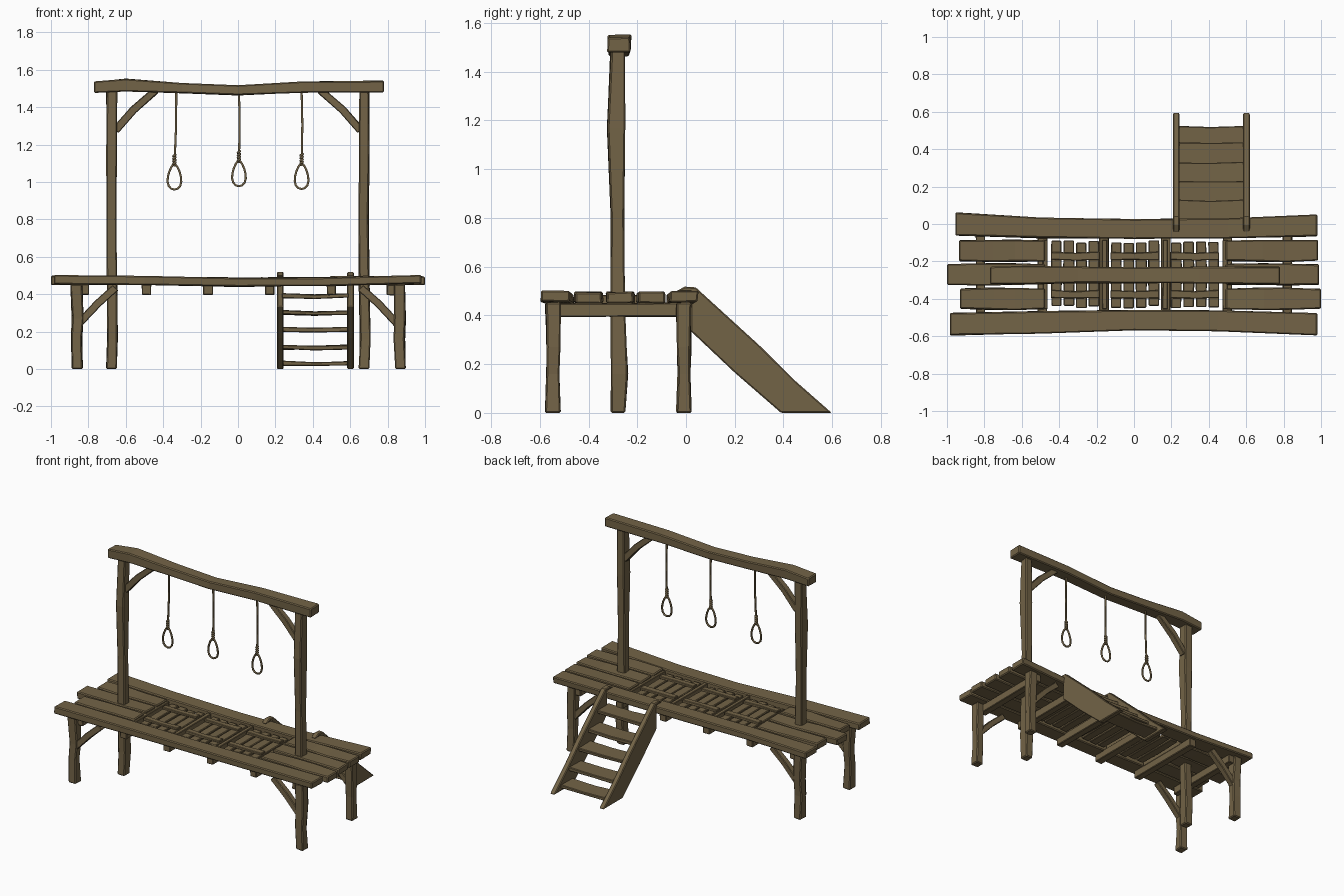
import bpy, bmesh, math, random
from mathutils import Vector

if "Cube" in bpy.data.objects:
    bpy.data.objects.remove(bpy.data.objects["Cube"])

random.seed(4)
wood = bpy.data.materials.new("weathered brown wood")
wood.diffuse_color = (0.17, 0.125, 0.062, 1)
wood.use_nodes = True
wood.node_tree.nodes["Principled BSDF"].inputs["Base Color"].default_value = wood.diffuse_color


def finish(name, bm, bevel=0.0):
    bmesh.ops.recalc_face_normals(bm, faces=bm.faces)
    me = bpy.data.meshes.new(name)
    bm.to_mesh(me)
    bm.free()
    me.materials.append(wood)
    ob = bpy.data.objects.new(name, me)
    bpy.context.collection.objects.link(ob)
    if bevel:
        m = ob.modifiers.new("worn edges", 'BEVEL')
        m.width, m.segments, m.limit_method = bevel, 1, 'ANGLE'
        m.angle_limit = math.radians(40)
    return ob


def timber(name, stations, jitter=0.003, bevel=0.006, up=(0, 0, 1)):
    """Rough squared timber through stations of (centre, width, height)."""
    bm = bmesh.new()
    d = (Vector(stations[-1][0]) - Vector(stations[0][0])).normalized()
    side = Vector(up).cross(d).normalized()
    top = d.cross(side)
    j = lambda: random.uniform(-jitter, jitter)
    rings = []
    for c, w, h in stations:
        rings.append([bm.verts.new(Vector(c) + side * (a * w / 2 + j()) + top * (b * h / 2 + j()))
                      for a, b in ((-1, -1), (1, -1), (1, 1), (-1, 1))])
    for r, s in zip(rings, rings[1:]):
        for i in range(4):
            k = (i + 1) % 4
            bm.faces.new((r[i], r[k], s[k], s[i]))
    bm.faces.new(rings[0])
    bm.faces.new(rings[-1])
    return finish(name, bm, bevel)


def plank(name, x0, x1, y, w, z=0.473, h=0.046, jitter=0.003):
    pts = [x0, x0 + (x1 - x0) * 0.4, x0 + (x1 - x0) * 0.65, x1]
    timber(name, [((x, y, z), w - (0.008 if i in (0, 3) else 0), h)
                  for i, x in enumerate(pts)], jitter)


# long deck planks at front and back, sagging in the middle
timber("deck_plank_front", [((-0.985, -0.535, 0.478), 0.122, 0.045), ((-0.5, -0.525, 0.473), 0.12, 0.045),
                            ((0, -0.515, 0.462), 0.11, 0.045), ((0.45, -0.518, 0.468), 0.112, 0.045),
                            ((0.98, -0.538, 0.478), 0.12, 0.045)])
timber("deck_plank_back", [((-0.955, 0.0, 0.476), 0.125, 0.045), ((-0.5, -0.02, 0.472), 0.11, 0.045),
                           ((0, -0.026, 0.466), 0.105, 0.045), ((0.5, -0.023, 0.468), 0.105, 0.045),
                           ((0.98, -0.008, 0.476), 0.115, 0.045)])

# short deck planks on either side of the trapdoors
for i, (xl, xr, y) in enumerate([(-0.935, 0.985, -0.143), (-1.0, 0.99, -0.27), (-0.93, 1.0, -0.4)]):
    plank(f"deck_plank_left_{i}", xl, -0.475, y, 0.117)
    plank(f"deck_plank_right_{i}", 0.49, xr, y, 0.117)

# three trapdoors: boards across, battens along
for n, cx in enumerate((-0.315, 0.005, 0.325)):
    for k in range(4):
        x = cx - 0.1 + k * 0.067
        e = random.uniform(-0.008, 0.008)
        timber(f"trapdoor_{n}_board_{k}", [((x, -0.445 + e, 0.462), 0.055, 0.024),
                                         ((x, -0.27, 0.462), 0.06, 0.024),
                                         ((x, -0.095 + e, 0.462), 0.055, 0.024)], 0.002, 0.004)
    for k, y in enumerate((-0.17, -0.375)):
        timber(f"trapdoor_{n}_batten_{k}", [((cx - 0.13, y, 0.481), 0.042, 0.016),
                                          ((cx, y - 0.004, 0.48), 0.038, 0.016),
                                          ((cx + 0.13, y, 0.481), 0.042, 0.016)], 0.002, 0.003)
for k, x in enumerate((-0.475, -0.158, 0.167, 0.487)):
    timber(f"trapdoor_divider_{k}", [((x, -0.455, 0.463), 0.026, 0.04), ((x, -0.085, 0.463), 0.026, 0.04)], 0.001, 0.003)

# joists under the deck
for k, x in enumerate((-0.82, -0.49, -0.16, 0.17, 0.5, 0.82)):
    timber(f"joist_{k}", [((x, -0.55, 0.423), 0.05, 0.055), ((x, 0.01, 0.423), 0.05, 0.055)], 0.002, 0.004)

for s, side in ((-1, "left"), (1, "right")):
    # corner legs with diagonal braces
    for y, end in ((-0.546, "front"), (-0.008, "back")):
        x = 0.863 * s
        timber(f"{end}_{side}_leg", [((x + 0.004, y, 0), 0.058, 0.06), ((x, y, 0.16), 0.056, 0.052),
                                     ((x + 0.005, y, 0.27), 0.06, 0.056), ((x, y, 0.452), 0.062, 0.062)],
               0.004, up=(0, 1, 0))
        timber(f"{end}_{side}_leg_brace", [((x - 0.01 * s, y, 0.24), 0.04, 0.04),
                                          ((0.75 * s, y, 0.35), 0.04, 0.042),
                                          ((0.655 * s, y, 0.435), 0.04, 0.04)], 0.002, 0.004, up=(0, 1, 0))
    # tall posts
    x = 0.675 * s
    timber(f"{side}_post", [((x, -0.28, 0), 0.058, 0.06), ((x + 0.004, -0.272, 0.16), 0.056, 0.068),
                            ((x, -0.28, 0.45), 0.056, 0.056), ((x - 0.003, -0.28, 0.8), 0.052, 0.056),
                            ((x, -0.288, 1.17), 0.058, 0.072), ((x, -0.28, 1.49), 0.055, 0.058)],
           0.003, up=(0, 1, 0))
    # braces between post and crossbeam
    timber(f"{side}_beam_brace", [((0.655 * s, -0.278, 1.275), 0.042, 0.042),
                                  ((0.56 * s, -0.278, 1.385), 0.042, 0.042),
                                  ((0.44 * s, -0.278, 1.49), 0.04, 0.036)], 0.002, 0.004, up=(0, 1, 0))

# crossbeam with a slight sag
timber("crossbeam", [((-0.77, -0.275, 1.506), 0.09, 0.06), ((-0.6, -0.272, 1.518), 0.095, 0.066),
                     ((-0.3, -0.272, 1.503), 0.088, 0.056), ((0, -0.275, 1.489), 0.084, 0.052),
                     ((0.35, -0.272, 1.507), 0.09, 0.056), ((0.78, -0.275, 1.509), 0.092, 0.062)])

# stairs: side stringers and treads
outline = [(-0.045, 0.497), (-0.005, 0.518), (0.04, 0.515), (0.3, 0.278), (0.45, 0.13), (0.598, 0.0),
           (0.39, 0.0), (0.2, 0.165), (0.02, 0.335), (0.02, 0.497)]
for x, side in ((0.226, "left"), (0.601, "right")):
    bm = bmesh.new()
    f = bm.faces.new([bm.verts.new((x - 0.018, y, z)) for y, z in outline])
    ext = bmesh.ops.extrude_face_region(bm, geom=[f])
    bmesh.ops.translate(bm, vec=(0.036, 0, 0), verts=[v for v in ext["geom"] if isinstance(v, bmesh.types.BMVert)])
    finish(f"stair_stringer_{side}", bm, 0.005)
for k, (y, z) in enumerate(((0.525, 0.03), (0.435, 0.117), (0.33, 0.212), (0.23, 0.302), (0.13, 0.392))):
    timber(f"stair_tread_{k}", [((0.235, y - 0.065, z), 0.13, 0.024), ((0.41, y - 0.067, z - 0.005), 0.125, 0.022),
                                ((0.592, y - 0.065, z), 0.13, 0.024)], 0.003, 0.004)


def rope(name, pts, radius, cyclic=False):
    cu = bpy.data.curves.new(name + "_path", 'CURVE')
    cu.dimensions, cu.bevel_depth, cu.bevel_resolution = '3D', radius, 1
    cu.use_fill_caps = True
    sp = cu.splines.new('POLY')
    sp.points.add(len(pts) - 1)
    for p, c in zip(sp.points, pts):
        p.co = (*c, 1)
    sp.use_cyclic_u = cyclic
    tmp = bpy.data.objects.new(name + "_path", cu)
    me = bpy.data.meshes.new_from_object(tmp)
    bpy.data.objects.remove(tmp)
    me.materials.clear()
    me.materials.append(wood)
    bpy.context.collection.objects.link(bpy.data.objects.new(name, me))


# hanging ropes: line, coiled knot and teardrop loop
for n, (xt, xb, dz) in enumerate(((-0.33, -0.34, -0.018), (0.005, 0.005, 0.0), (0.34, 0.34, -0.015))):
    y = -0.278
    rope(f"rope_line_{n}", [(xt, y, 1.49), ((xt + xb) / 2 + 0.004, y, 1.32 + dz), (xb, y, 1.1 + dz)], 0.0065)
    for k in range(4):
        z = 1.118 + dz + k * 0.014
        rope(f"rope_knot_{n}_{k}", [(xb + 0.006 * math.cos(a), y + 0.006 * math.sin(a), z + 0.004 * math.cos(a))
                                    for a in (i * math.pi / 4 for i in range(8))], 0.0065, True)
    loop = []
    for i in range(16):
        a = 2 * math.pi * i / 16
        w = 0.035 * math.sin(a) * (1 - 0.35 * math.cos(a))
        loop.append((xb + w, y, 1.045 + dz + 0.068 * math.cos(a)))
    rope(f"rope_loop_{n}", loop, 0.0065, True)
